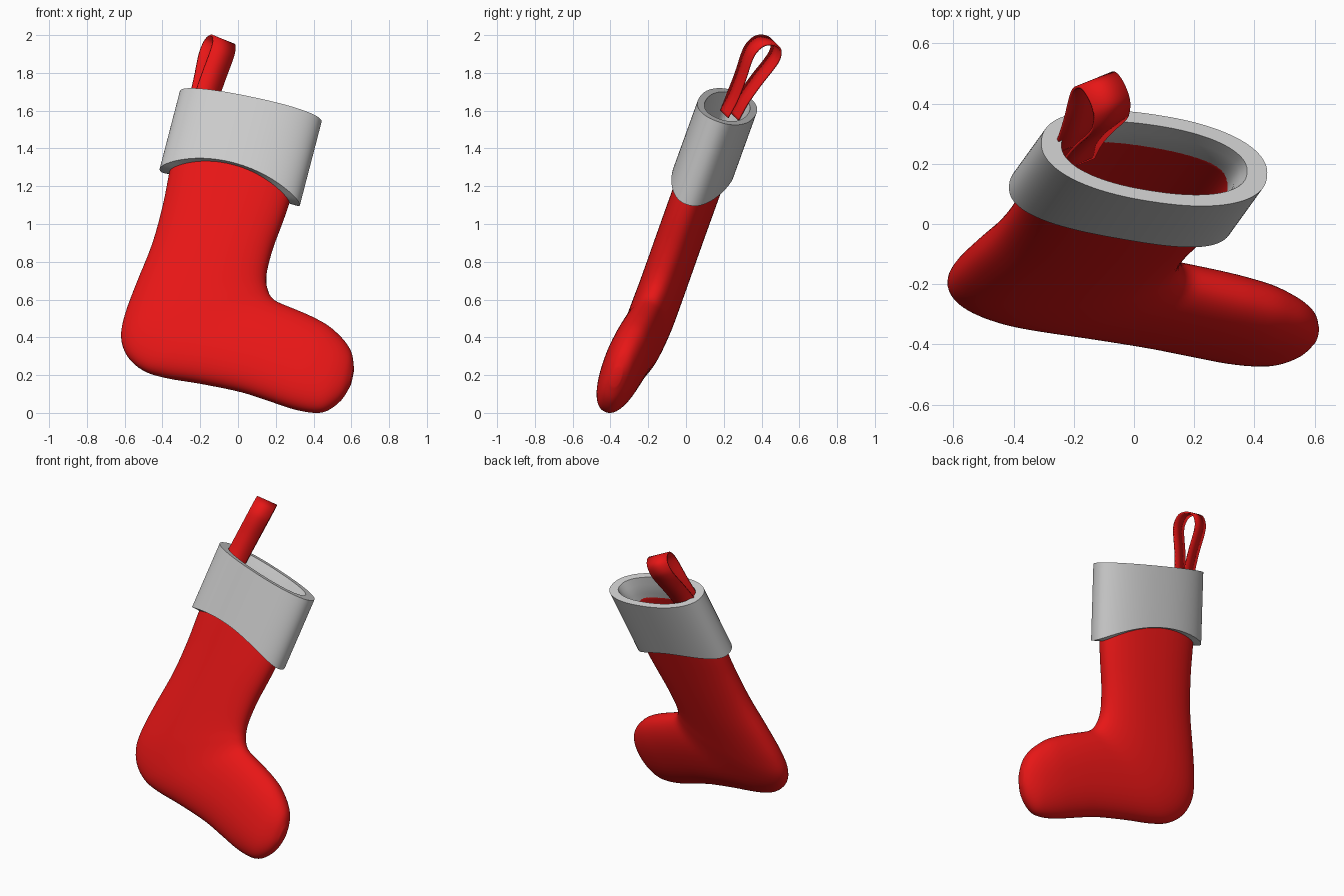
import bpy, bmesh, math
from mathutils import Vector, Matrix

if "Cube" in bpy.data.objects:
    bpy.data.objects.remove(bpy.data.objects["Cube"])

# Tilted local frame of the stocking: U along the foot, V through the thickness, W up the leg
W = Vector((0.238, 0.33, 0.914)).normalized()
U = Vector((0.967, -0.154, -0.205))
U = (U - W * U.dot(W)).normalized()
V = W.cross(U)
FRAME = Matrix.Translation((0, -0.395, 0)) @ Matrix((U, V, W)).transposed().to_4x4()

red = bpy.data.materials.new("red_felt")
red.diffuse_color = (0.8, 0.008, 0.008, 1)
red.use_nodes = True
red.node_tree.nodes["Principled BSDF"].inputs["Base Color"].default_value = red.diffuse_color


def spline(pts, steps):
    """Catmull-Rom through a list of vectors."""
    out = []
    for i in range(len(pts) - 1):
        p0, p1, p2 = pts[max(i - 1, 0)], pts[i], pts[i + 1]
        p3 = pts[min(i + 2, len(pts) - 1)]
        for k in range(steps):
            t = k / steps
            out.append(0.5 * (2 * p1 + (p2 - p0) * t + (2 * p0 - 5 * p1 + 4 * p2 - p3) * t * t
                              + (3 * p1 - p0 - 3 * p2 + p3) * t ** 3))
    return out + [pts[-1]]


def oval(i, n, power=2.25):
    """Unit superellipse point."""
    c, s = math.cos(2 * math.pi * i / n), math.sin(2 * math.pi * i / n)
    f = lambda q: math.copysign(abs(q) ** (2 / power), q)
    return f(c), f(s)


def loft(name, rings, closed=True, cap_end=False, loop=False, mat=None, wall=0, angle=40):
    bm = bmesh.new()
    vs = [[bm.verts.new(p) for p in r] for r in rings]
    n = len(rings[0])
    pairs = list(zip(vs, vs[1:])) + ([(vs[-1], vs[0])] if loop else [])
    for r, s in pairs:
        for i in range(n if closed else n - 1):
            j = (i + 1) % n
            bm.faces.new((r[i], r[j], s[j], s[i]))
    if cap_end:
        bm.faces.new(vs[-1])
    bmesh.ops.recalc_face_normals(bm, faces=bm.faces)
    me = bpy.data.meshes.new(name)
    bm.to_mesh(me)
    bm.free()
    ob = bpy.data.objects.new(name, me)
    bpy.context.collection.objects.link(ob)
    ob.matrix_world = FRAME
    if mat:
        me.materials.append(mat)
    if wall:
        m = ob.modifiers.new("wall", 'SOLIDIFY')
        m.thickness = wall
        m.offset = 0 if not closed else -1
    bpy.ops.object.select_all(action='DESELECT')
    ob.select_set(True)
    bpy.context.view_layer.objects.active = ob
    bpy.ops.object.shade_smooth_by_angle(angle=math.radians(angle))
    return ob


def to_plane(x, z):
    """Front-view position to a point on the stocking's mid plane."""
    det = U.x * W.z - W.x * U.z
    return Vector(((x * W.z - z * W.x) / det, 0, (U.x * z - U.z * x) / det))


# Stocking body: rungs from heel/sole side to shin/instep side, with half thickness
rungs = [(-0.354, 1.312, 0.286, 1.164, .12), (-0.397, 1.10, 0.243, 1.03, .12),
         (-0.455, 0.889, 0.187, 0.88, .12), (-0.54, 0.677, 0.155, 0.76, .12),
         (-0.598, 0.519, 0.150, 0.69, .12), (-0.619, 0.402, 0.160, 0.645, .12),
         (-0.587, 0.302, 0.172, 0.618, .118), (-0.503, 0.2275, 0.188, 0.599, .116),
         (-0.386, 0.19, 0.21, 0.584, .115), (-0.2, 0.159, 0.25, 0.566, .115),
         (0.01, 0.116, 0.328, 0.534, .115), (0.16, 0.068, 0.40, 0.502, .114),
         (0.29, 0.025, 0.476, 0.46, .11), (0.397, 0.005, 0.53, 0.415, .099),
         (0.47, 0.015, 0.575, 0.365, .083), (0.545, 0.07, 0.604, 0.31, .058),
         (0.593, 0.143, 0.614, 0.235, .026)]
outer = spline([Vector((-0.68, 0, 1.6))] + [to_plane(r[0], r[1]) for r in rungs], 4)
inner = spline([Vector((-0.016, 0, 1.6))] + [to_plane(r[2], r[3]) for r in rungs], 4)
thick = spline([Vector((.12, 0, 0))] + [Vector((r[4], 0, 0)) for r in rungs], 4)
N = 64
rings = []
for p, q, h in zip(outer, inner, thick):
    mid, half = (p + q) / 2, (q - p) / 2
    rings.append([mid + half * oval(i, N)[0] + Vector((0, h.x * oval(i, N)[1], 0)) for i in range(N)])
loft("stocking_body", rings, cap_end=True, mat=red, wall=0.025, angle=60)

# Cuff: closed wall profile, lower edge arched on both faces
CX = -0.348
rings = []
for ha, hv, b in [(.322, .112, None), (.387, .154, None), (.387, .154, 1.70),
                  (.318, .116, 1.70), (.308, .104, 1.65), (.300, .092, 1.59)]:
    ring = []
    for i in range(96):
        c, s = oval(i, 96)
        low = 1.233 - 0.016 * c + 0.085 * (1 - c * c)
        ring.append((CX + ha * c, hv * s, low if b is None else b))
    rings.append(ring)
loft("cuff", rings, loop=True)

# Hanging loop: ribbon swept along a teardrop, turned about the leg axis
half_path = [(-.032, 1.60), (-.032, 1.70), (-.048, 1.82), (-.07, 1.93), (-.072, 1.99), (-.048, 2.04)]
path = half_path + [(0, 2.055)] + [(-e, b) for e, b in reversed(half_path)]
turn = math.radians(31)
D = Vector((math.cos(turn), math.sin(turn), 0))
E = Vector((-math.sin(turn), math.cos(turn), 0))
rings = []
for p in spline([Vector((e, b)) for e, b in path], 5):
    c = Vector((-0.605, 0.005 + 0.15 * (p.y - 1.62), p.y)) + E * p.x
    rings.append([c - D * 0.068, c + D * 0.068])
loft("hanging_loop", rings, closed=False, mat=red, wall=0.01)
